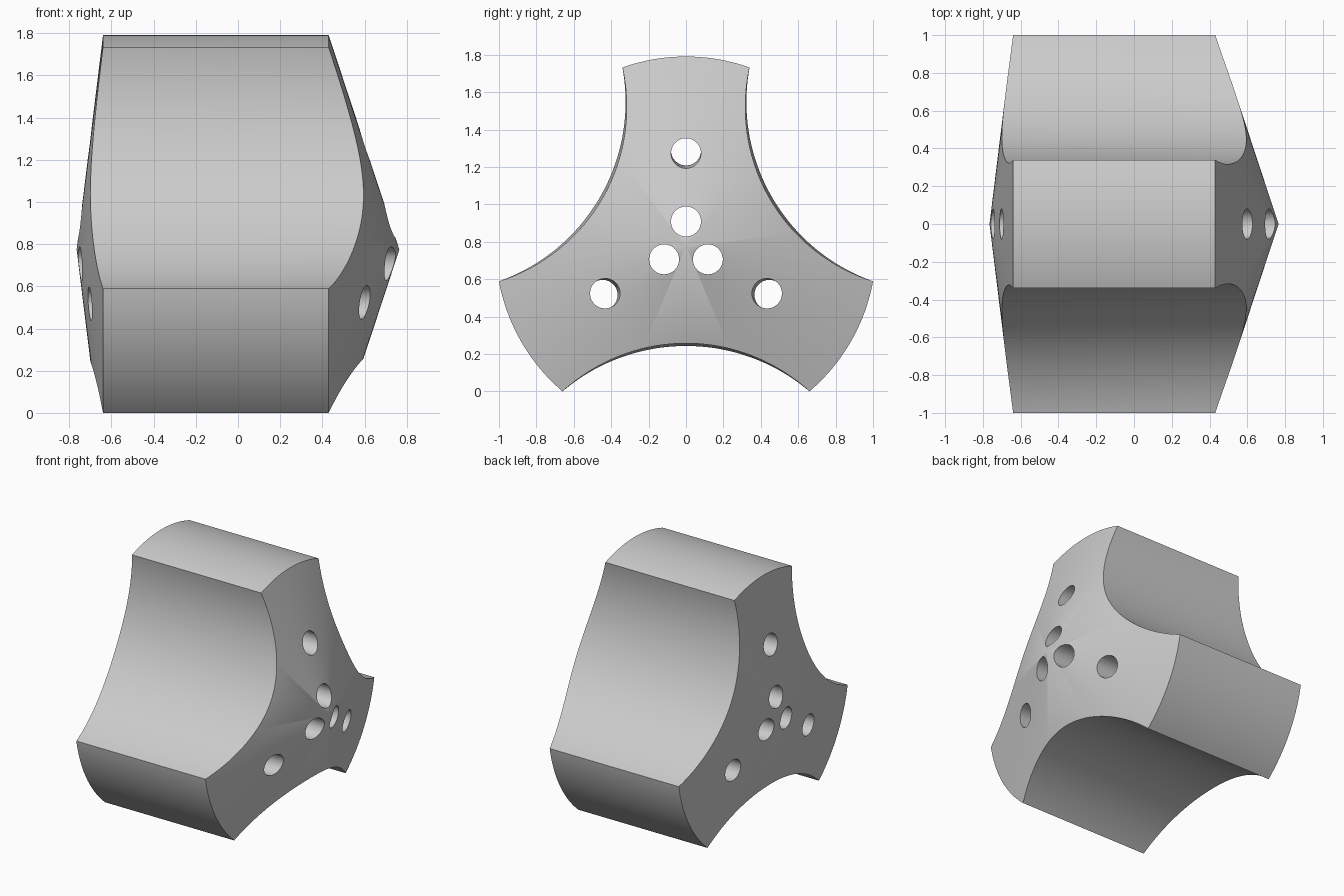
import bpy
import bmesh
from math import sin, cos, pi, radians

AXIS_Z = 0.774      # height of the hub axis, which runs along x
RADIUS = 1.017      # outer radius of the arms
CORNER = 0.66       # half width of each scoop at the rim
RIM = 0.774         # distance of the scoop chord from the axis

cube = bpy.data.objects.get("Cube")
if cube:
    bpy.data.objects.remove(cube, do_unlink=True)

grey = bpy.data.materials.new("light grey")
grey.use_nodes = True
grey.diffuse_color = (0.6, 0.6, 0.6, 1)
grey.node_tree.nodes["Principled BSDF"].inputs["Base Color"].default_value = (0.6, 0.6, 0.6, 1)


def loft(name, rings, segments, angle=0.0):
    """Closed solid along x; each ring is (x, offset from axis, radius)."""
    bm = bmesh.new()
    loops = []
    for x, offset, r in rings:
        cy, cz = offset * cos(angle), AXIS_Z + offset * sin(angle)
        if r == 0:
            loops.append([bm.verts.new((x, cy, cz))])
        else:
            loops.append([bm.verts.new((x, cy + r * cos(2 * pi * i / segments),
                                        cz + r * sin(2 * pi * i / segments)))
                          for i in range(segments)])
    for a, b in zip(loops, loops[1:]):
        for i in range(segments):
            j = (i + 1) % segments
            quad = [a[i % len(a)], a[j % len(a)], b[j % len(b)], b[i % len(b)]]
            bm.faces.new(list(dict.fromkeys(quad)))
    for end in (loops[0], loops[-1]):
        if len(end) > 1:
            bm.faces.new(end)
    bmesh.ops.recalc_face_normals(bm, faces=bm.faces)
    mesh = bpy.data.meshes.new(name)
    bm.to_mesh(mesh)
    bm.free()
    mesh.materials.append(grey)
    obj = bpy.data.objects.new(name, mesh)
    bpy.context.collection.objects.link(obj)
    return obj


def scoop_ring(x, depth):
    """Circle through both arm corners that bites in by depth."""
    r = (CORNER ** 2 + depth ** 2) / (2 * depth)
    return (x, RIM - depth + r, r)


# Drum with a steep cone on one end and a shallow cone on the other
body = loft("three_armed_hub",
            [(-0.765, 0, 0), (-0.64, 0, RADIUS), (0.43, 0, RADIUS), (0.765, 0, 0)], 180)

# Scoops between the arms, and two rings of through holes
cutters = []
for k in range(3):
    arm = radians(90 + 120 * k)
    cutters.append(loft("scoop_cutter", [scoop_ring(-1, 0.240), scoop_ring(1, 0.262)], 288, arm + pi))
    cutters.append(loft("inner_hole_cutter", [(-1, 0.135, 0.08), (1, 0.135, 0.08)], 48, arm))
    cutters.append(loft("outer_hole_cutter", [(-1, 0.518, 0.08), (1, 0.495, 0.08)], 48, arm))

bpy.context.view_layer.objects.active = body
body.select_set(True)
for cutter in cutters:
    cutter.hide_render = True
    mod = body.modifiers.new("cut", 'BOOLEAN')
    mod.operation = 'DIFFERENCE'
    mod.solver = 'EXACT'
    mod.object = cutter
    bpy.ops.object.modifier_apply(modifier=mod.name)
for cutter in cutters:
    bpy.data.objects.remove(cutter, do_unlink=True)

bpy.ops.object.select_all(action='DESELECT')
body.select_set(True)
bpy.context.view_layer.objects.active = body
bpy.ops.object.shade_smooth_by_angle(angle=radians(30))
